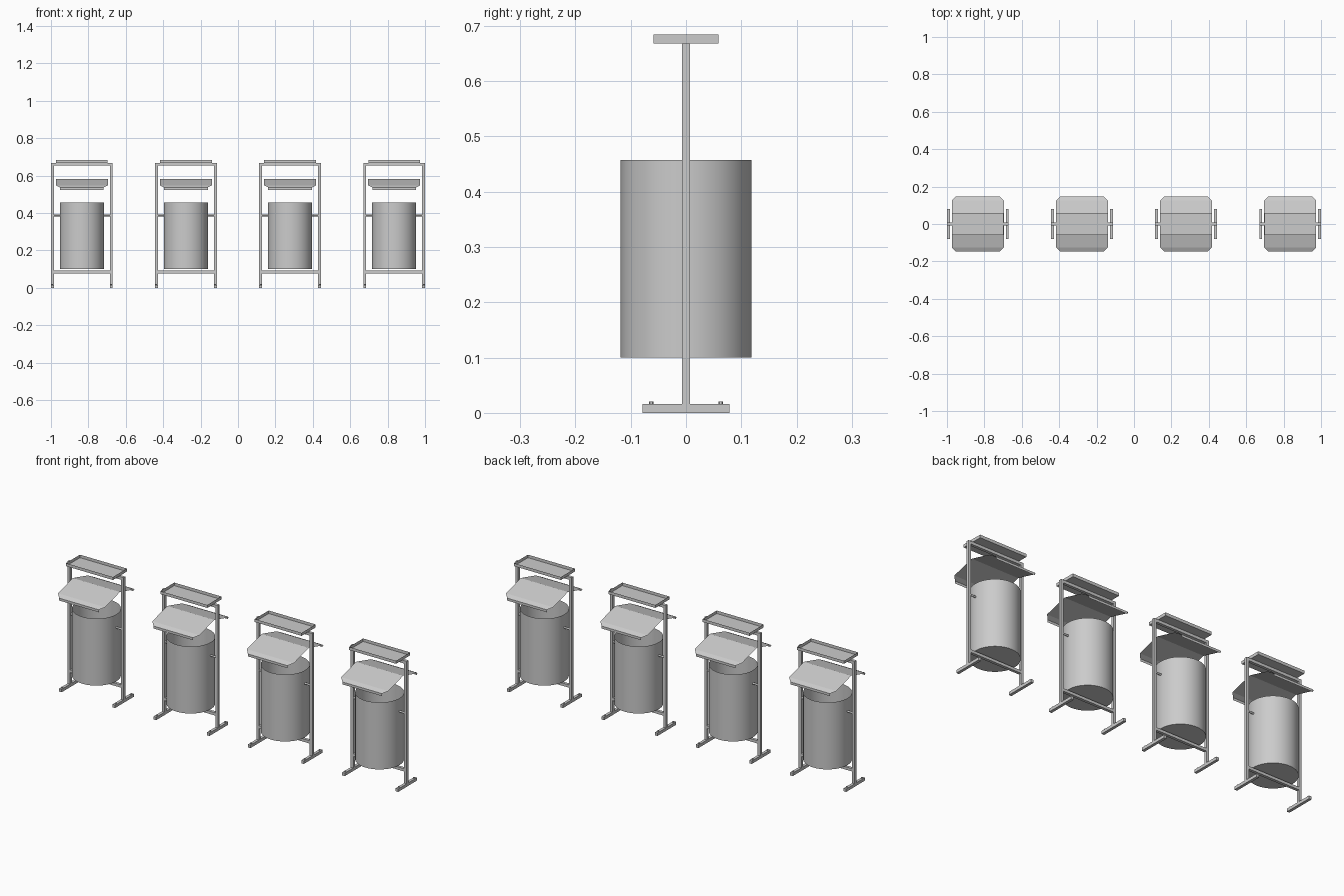
import bpy, bmesh, math

if "Cube" in bpy.data.objects:
    bpy.data.objects.remove(bpy.data.objects["Cube"])


def add_mesh(name, bm, smooth=False):
    bmesh.ops.recalc_face_normals(bm, faces=bm.faces)
    mesh = bpy.data.meshes.new(name)
    bm.to_mesh(mesh)
    bm.free()
    obj = bpy.data.objects.new(name, mesh)
    bpy.context.collection.objects.link(obj)
    if smooth:
        bpy.ops.object.select_all(action='DESELECT')
        obj.select_set(True)
        bpy.context.view_layer.objects.active = obj
        bpy.ops.object.shade_smooth_by_angle(angle=math.radians(30))
    return obj


def box(name, center, size, open_top=False):
    bm = bmesh.new()
    bmesh.ops.create_cube(bm, size=1)
    for v in bm.verts:
        v.co = [c + a * s for c, a, s in zip(center, v.co, size)]
    if open_top:
        bm.normal_update()
        top = [f for f in bm.faces if f.normal.z > 0.9]
        bmesh.ops.delete(bm, geom=top, context='FACES')
    return add_mesh(name, bm)


def cylinder(name, center, radius, depth, axis='Z', segments=48, open_top=False):
    bm = bmesh.new()
    bmesh.ops.create_cone(bm, cap_ends=True, segments=segments,
                          radius1=radius, radius2=radius, depth=depth)
    if open_top:
        bm.normal_update()
        top = [f for f in bm.faces if f.normal.z > 0.9]
        bmesh.ops.delete(bm, geom=top, context='FACES_ONLY')
    for v in bm.verts:
        x, y, z = v.co
        if axis == 'X':
            x, y, z = z, y, -x
        v.co = (center[0] + x, center[1] + y, center[2] + z)
    return add_mesh(name, bm, smooth=True)


def roof(name, cx):
    # rows of (y, z, half width): folded sheet with clipped corners and end lips
    half = [(0.125, 0.548, 0.139), (0.147, 0.537, 0.117), (0.147, 0.524, 0.117)]
    rows = [(-y, z, w) for y, z, w in reversed(half)] + [(0, 0.582, 0.139)] + half
    bm = bmesh.new()
    pairs = [[bm.verts.new((cx + s * w, y, z)) for s in (-1, 1)] for y, z, w in rows]
    for a, b in zip(pairs, pairs[1:]):
        bm.faces.new((a[0], a[1], b[1], b[0]))
    return add_mesh(name, bm)


T = 0.015      # tube thickness
PX = 0.1575    # post offset from bin centre

for i in range(4):
    cx = -0.835 + i * 1.67 / 3
    n = f"_{i + 1}"

    # frame: posts, feet, foot bolts and pivot pins on both sides
    for s, side in ((-1, "left"), (1, "right")):
        px = cx + s * PX
        box(f"{side}_post{n}", (px, 0, 0.342), (T, T, 0.652))
        box(f"{side}_foot{n}", (px, 0, 0.008), (T, 0.158, 0.016))
        for y, end in ((-0.063, "front"), (0.063, "back")):
            cylinder(f"{side}_{end}_bolt{n}", (px, y, 0.018), 0.004, 0.006, segments=12)
        cylinder(f"{side}_pivot{n}", (cx + s * 0.133, 0, 0.387), 0.005, 0.036,
                 axis='X', segments=16)

    # cross bars
    span = 2 * PX - T
    box(f"top_bar{n}", (cx, 0, 0.6605), (span, T, T))
    box(f"bottom_bar{n}", (cx, 0, 0.085), (span, T, T))

    # open tray, rain roof and open bin
    box(f"tray{n}", (cx, 0, 0.676), (0.277, 0.118, 0.016), open_top=True)
    roof(f"rain_roof{n}", cx)
    cylinder(f"bin{n}", (cx, 0, 0.279), 0.118, 0.357, open_top=True)
